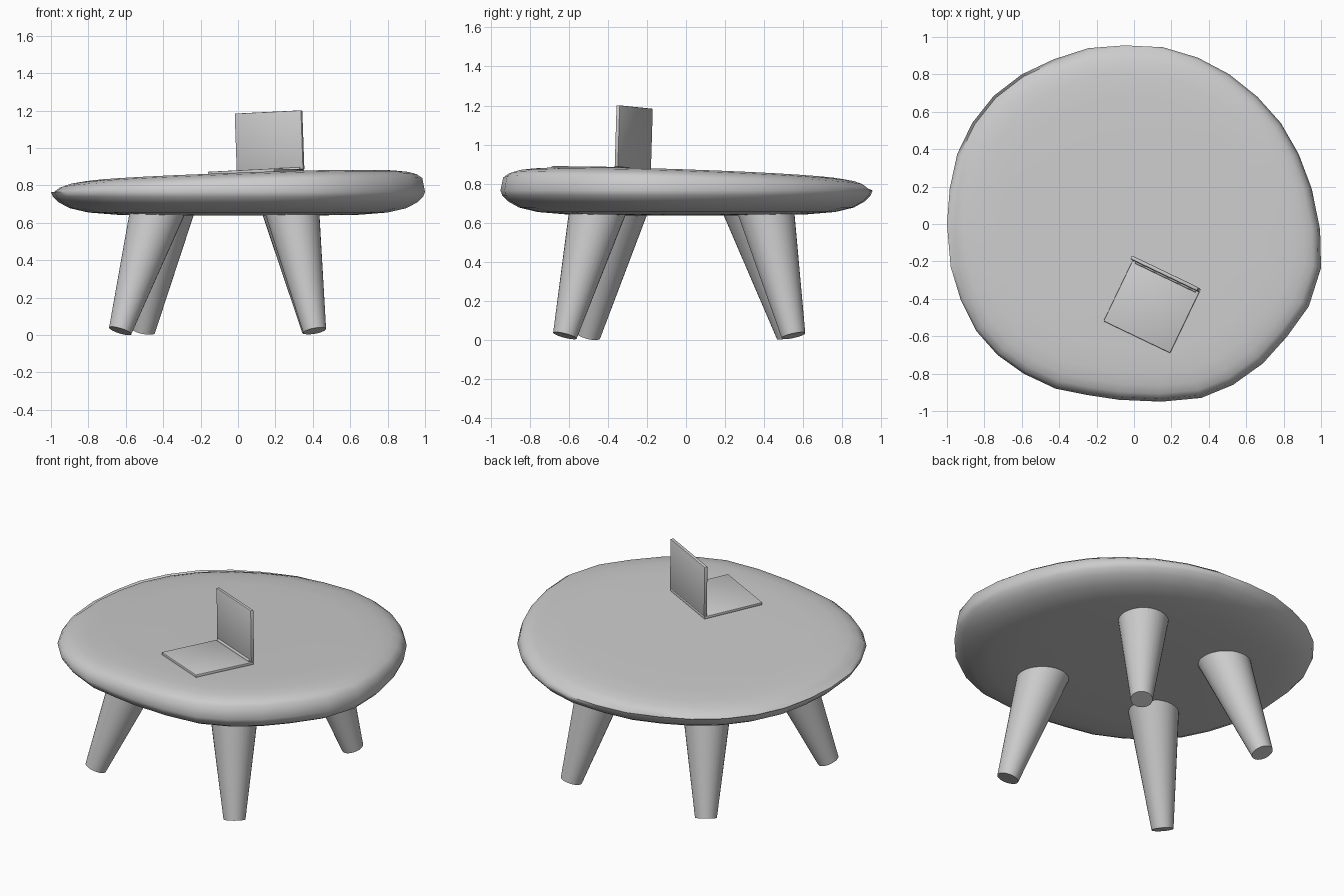
import bpy, bmesh
from mathutils import Vector, Matrix

if "Cube" in bpy.data.objects:
    bpy.data.objects.remove(bpy.data.objects["Cube"])

A, B, C = 0.035, -0.03, 0.848            # gently sloping table surface


def top_z(x, y):
    return C + A * x + B * y


def finish(name, bm, angle=0.7):
    bmesh.ops.recalc_face_normals(bm, faces=bm.faces[:])
    me = bpy.data.meshes.new(name)
    bm.to_mesh(me)
    bm.free()
    ob = bpy.data.objects.new(name, me)
    bpy.context.collection.objects.link(ob)
    bpy.ops.object.select_all(action='DESELECT')
    ob.select_set(True)
    bpy.context.view_layer.objects.active = ob
    bpy.ops.object.shade_smooth_by_angle(angle=angle)
    return ob


# Tabletop: irregular pebble outline lofted through a rounded edge profile
outline = [(-.05, .955), (.155, .945), (.34, .89), (.51, .80), (.66, .68), (.785, .54),
           (.88, .375), (.95, .19), (.995, -.03), (1.0, -.235), (.935, -.44), (.82, -.60),
           (.69, -.745), (.53, -.86), (.36, -.93), (.145, -.95), (-.08, -.94), (-.245, -.915),
           (-.42, -.88), (-.59, -.80), (-.73, -.70), (-.845, -.57), (-.925, -.41), (-.98, -.23),
           (-1.0, 0), (-.985, .19), (-.945, .375), (-.865, .54), (-.75, .685), (-.60, .80),
           (-.43, .88), (-.245, .94)]
# (scale, z) below the rim, (scale, drop from the sloping surface) above it
under = [(.35, .638), (.65, .643), (.80, .655), (.90, .678), (.96, .71), (.99, .74), (1.0, .765)]
over = [(.985, .05), (.955, .028), (.91, .014), (.84, .004), (.70, 0), (.35, 0)]
bm = bmesh.new()
rings = [[bm.verts.new((x * s, y * s, z)) for x, y in outline] for s, z in under]
rings += [[bm.verts.new((x * s, y * s, top_z(x * s, y * s) - d)) for x, y in outline] for s, d in over]
n = len(outline)
for r0, r1 in zip(rings, rings[1:]):
    for i in range(n):
        j = (i + 1) % n
        bm.faces.new((r0[i], r0[j], r1[j], r1[i]))
bm.faces.new(rings[0])
bm.faces.new(rings[-1])
finish("tabletop", bm, 1.2)

# Legs: four splayed tapered cones (foot xy, xy at the underside)
legs = {"front_left_leg": ((-.63, -.50), (-.44, -.35)),
        "front_right_leg": ((.41, -.62), (.295, -.46)),
        "back_left_leg": ((-.505, .525), (-.385, .345)),
        "back_right_leg": ((.405, .55), (.28, .415))}
for name, (foot, head) in legs.items():
    p, q = Vector((*foot, .022)), Vector((*head, .64))
    q = p + (q - p) * 1.08
    d = q - p
    bm = bmesh.new()
    bmesh.ops.create_cone(bm, cap_ends=True, segments=32, radius1=.062, radius2=.148, depth=d.length)
    rot = d.to_track_quat('Z', 'Y').to_matrix().to_4x4()
    bm.transform(Matrix.Translation((p + q) / 2) @ rot)
    finish(name, bm)

# Laptop frame: origin at the middle of the back edge, z along the surface normal
normal = Vector((-A, -B, 1)).normalized()
xa = Vector((.355, -.17, A * .355 - B * .17))
xa = (xa - normal * xa.dot(normal)).normalized()
ya = normal.cross(xa)
frame = Matrix((xa, ya, normal)).transposed().to_4x4()
frame = Matrix.Translation((.18, -.262, top_z(.18, -.262) - .003)) @ frame


def panel(name, size, centre):
    bm = bmesh.new()
    bmesh.ops.create_cube(bm, size=1)
    bm.transform(Matrix.Translation(centre) @ Matrix.Diagonal((*size, 1)))
    bmesh.ops.bevel(bm, geom=bm.edges[:], offset=.004, segments=2, profile=.5, affect='EDGES')
    bm.transform(frame)
    finish(name, bm)


panel("laptop_base", (.395, .375, .018), (0, -.193, .009))
panel("laptop_screen", (.395, .02, .315), (0, -.012, .176))

# Hinge bar between base and screen
bm = bmesh.new()
bmesh.ops.create_cone(bm, cap_ends=True, segments=16, radius1=.01, radius2=.01, depth=.36)
bm.transform(frame @ Matrix.Translation((0, -.02, .02)) @ Matrix.Rotation(1.5708, 4, 'Y'))
finish("laptop_hinge", bm)
